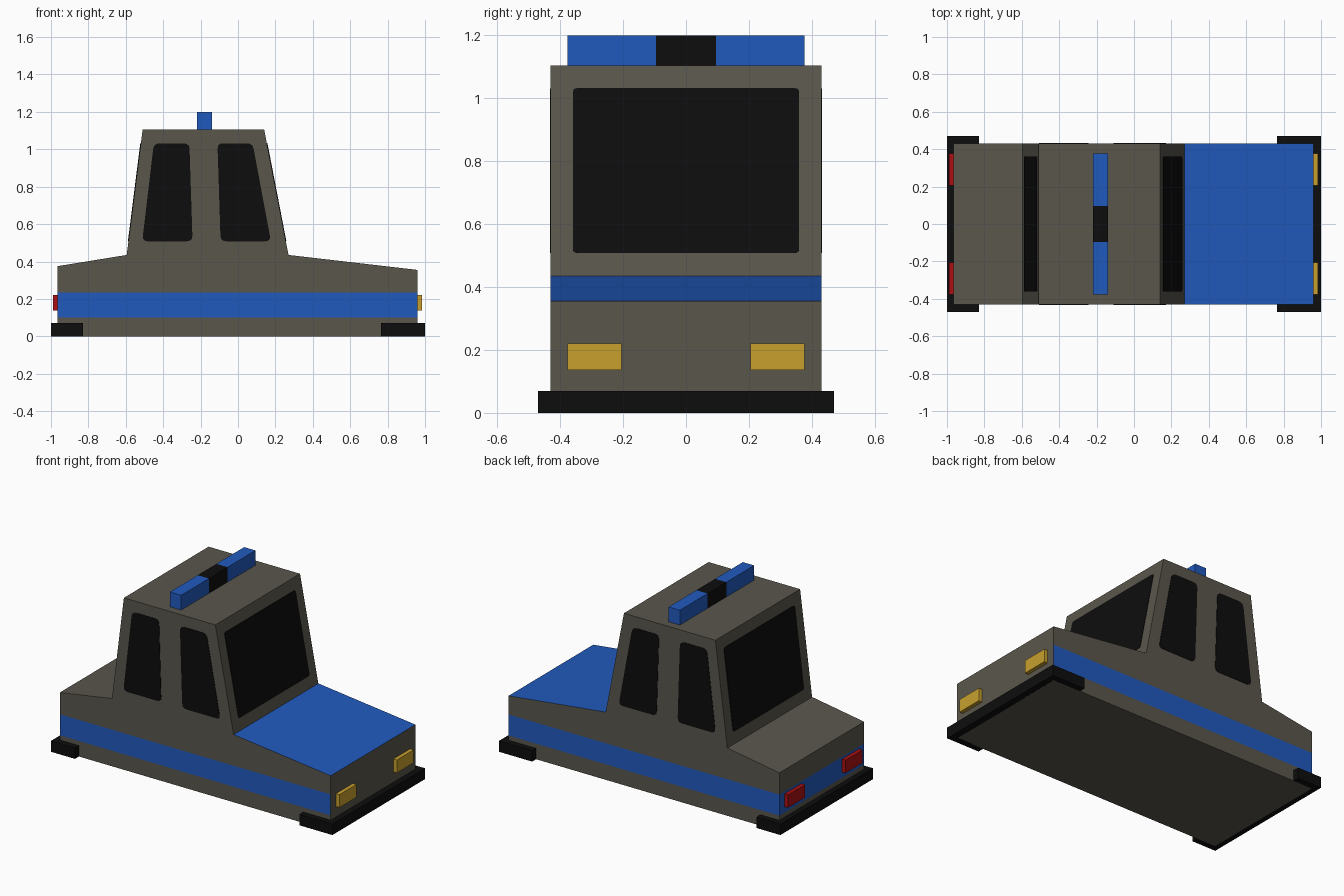
import bpy, bmesh
from mathutils import Vector

if "Cube" in bpy.data.objects:
    bpy.data.objects.remove(bpy.data.objects["Cube"])


def material(name, r, g, b):
    m = bpy.data.materials.new(name)
    m.diffuse_color = (r, g, b, 1)
    m.use_nodes = True
    m.node_tree.nodes["Principled BSDF"].inputs["Base Color"].default_value = m.diffuse_color
    return m


grey = material("body grey", 0.102, 0.094, 0.073)
blue = material("signal blue", 0.015, 0.102, 0.515)
black = material("black", 0.004, 0.004, 0.004)
amber = material("amber", 0.58, 0.35, 0.027)
red = material("red", 0.41, 0.005, 0.006)


def finish(bm, name, *mats):
    bmesh.ops.recalc_face_normals(bm, faces=bm.faces)
    mesh = bpy.data.meshes.new(name)
    bm.to_mesh(mesh)
    bm.free()
    for m in mats:
        mesh.materials.append(m)
    ob = bpy.data.objects.new(name, mesh)
    bpy.context.collection.objects.link(ob)
    return ob


def prism(points, offset):
    """Closed solid: polygon of 3D points extruded along offset."""
    bm = bmesh.new()
    face = bm.faces.new([bm.verts.new(p) for p in points])
    ext = bmesh.ops.extrude_face_region(bm, geom=[face], use_keep_orig=True)
    bmesh.ops.translate(bm, vec=offset, verts=[v for v in ext["geom"] if isinstance(v, bmesh.types.BMVert)])
    return bm


def box(name, mat, x0, x1, y0, y1, z0, z1):
    pts = [(x0, y0, z0), (x1, y0, z0), (x1, y1, z0), (x0, y1, z0)]
    return finish(prism(pts, Vector((0, 0, z1 - z0))), name, mat)


def window(name, corners, out, radius):
    """Thin dark pane with rounded corners, lying on the body."""
    c = [Vector(p) for p in corners]
    out = Vector(out).normalized()
    pts = []
    for i, p in enumerate(c):
        a = p + (c[i - 1] - p).normalized() * radius
        b = p + (c[(i + 1) % 4] - p).normalized() * radius
        for t in (0, 0.33, 0.67, 1):
            pts.append(a * (1 - t) ** 2 + p * 2 * t * (1 - t) + b * t * t - out * 0.002)
    finish(prism(pts, out * 0.005), name, black)


# Body: side profile across the width
W = 0.43
profile = [(-0.965, 0), (-0.965, 0.375), (-0.595, 0.435), (-0.51, 1.105),
           (0.14, 1.105), (0.27, 0.435), (0.96, 0.355), (0.96, 0)]
bm = prism([(x, -W, z) for x, z in profile], Vector((0, 2 * W, 0)))
for z in (0.10, 0.235):
    bmesh.ops.bisect_plane(bm, geom=bm.verts[:] + bm.edges[:] + bm.faces[:],
                           plane_co=(0, 0, z), plane_no=(0, 0, 1))
bmesh.ops.recalc_face_normals(bm, faces=bm.faces)
for f in bm.faces:
    c, n = f.calc_center_median(), f.normal
    stripe = 0.10 < c.z < 0.235 and abs(n.z) < 0.1 and n.x < 0.5
    bonnet = c.x > 0.3 and n.z > 0.8
    f.material_index = int(stripe or bonnet)
finish(bm, "body", grey, blue)

# Side windows
rear_pane = [(-0.512, 0.508), (-0.243, 0.508), (-0.260, 1.032), (-0.450, 1.032)]
front_pane = [(-0.093, 0.508), (0.176, 0.508), (0.078, 1.032), (-0.110, 1.032)]
for side, s in (("right", -1), ("left", 1)):
    for name, pane in (("rear", rear_pane), ("front", front_pane)):
        window(f"{name}_window_{side}", [(x, s * W, z) for x, z in pane], (0, s, 0), 0.03)

# Windscreen and back window on the sloping ends
for name, xb, xt, out in (("windscreen", 0.2555, 0.1545, (0.67, 0, 0.13)),
                          ("back_window", -0.5855, -0.5195, (-0.67, 0, 0.085))):
    window(name, [(xb, -0.36, 0.508), (xb, 0.36, 0.508), (xt, 0.36, 1.032), (xt, -0.36, 1.032)], out, 0.015)

# U-shaped bumpers wrapping both ends
for name, tip, wall, end in (("front_bumper", 1.0, 0.955, 0.765), ("rear_bumper", -1.0, -0.96, -0.83)):
    u = [(end, -0.47), (tip, -0.47), (tip, 0.47), (end, 0.47),
         (end, 0.425), (wall, 0.425), (wall, -0.425), (end, -0.425)]
    finish(prism([(x, y, 0) for x, y in u], Vector((0, 0, 0.07))), name, black)

# Head and tail lights
for side, s in (("right", -1), ("left", 1)):
    y0, y1 = sorted((s * 0.205, s * 0.377))
    box(f"headlight_{side}", amber, 0.95, 0.985, y0, y1, 0.137, 0.22)
    box(f"tail_light_{side}", red, -0.99, -0.955, y0, y1, 0.137, 0.22)
    # Roof light bar lamps
    y0, y1 = sorted((s * 0.095, s * 0.377))
    box(f"roof_lamp_{side}", blue, -0.22, -0.14, y0, y1, 1.105, 1.2)
box("roof_lamp_centre", black, -0.22, -0.14, -0.095, 0.095, 1.105, 1.2)
